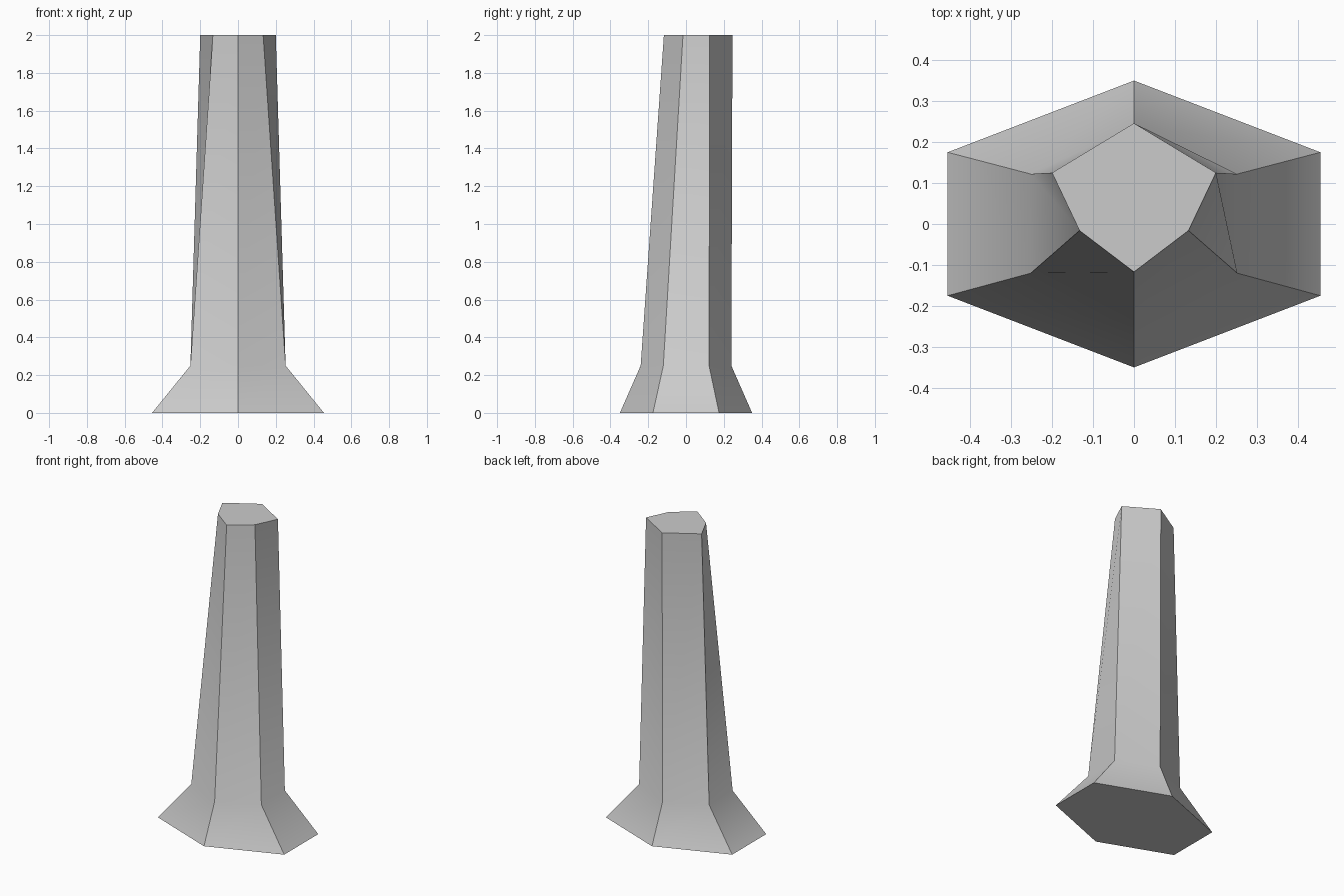
import bpy
import bmesh

if "Cube" in bpy.data.objects:
    bpy.data.objects.remove(bpy.data.objects["Cube"])


# Each ring is half a hexagon (front point, front side, back side, back point)
def ring(bm, z, half):
    mirrored = [(-x, y) for x, y in reversed(half[1:3])]
    return [bm.verts.new((x, y, z)) for x, y in half + mirrored]


bm = bmesh.new()
rings = [
    ring(bm, 0.0, [(0, -0.35), (0.455, -0.175), (0.455, 0.175), (0, 0.35)]),
    ring(bm, 0.25, [(0, -0.24), (0.252, -0.12), (0.252, 0.122), (0, 0.24)]),
    ring(bm, 2.0, [(0, -0.117), (0.133, -0.016), (0.2, 0.125), (0, 0.246)]),
]

# Flared foot and leaning shaft
for low, high in zip(rings, rings[1:]):
    for i in range(6):
        j = (i + 1) % 6
        bm.faces.new((low[i], low[j], high[j], high[i])).smooth = True

# Flat end caps
bm.faces.new(reversed(rings[0]))
bm.faces.new(rings[-1])

# Corners and cap rims stay crisp; only the bend above the foot is smooth
for e in bm.edges:
    bend = all(v in rings[1] for v in e.verts)
    e.smooth = bend

mesh = bpy.data.meshes.new("hexagonal_post")
bm.to_mesh(mesh)
bm.free()
post = bpy.data.objects.new("hexagonal_post", mesh)
bpy.context.collection.objects.link(post)
